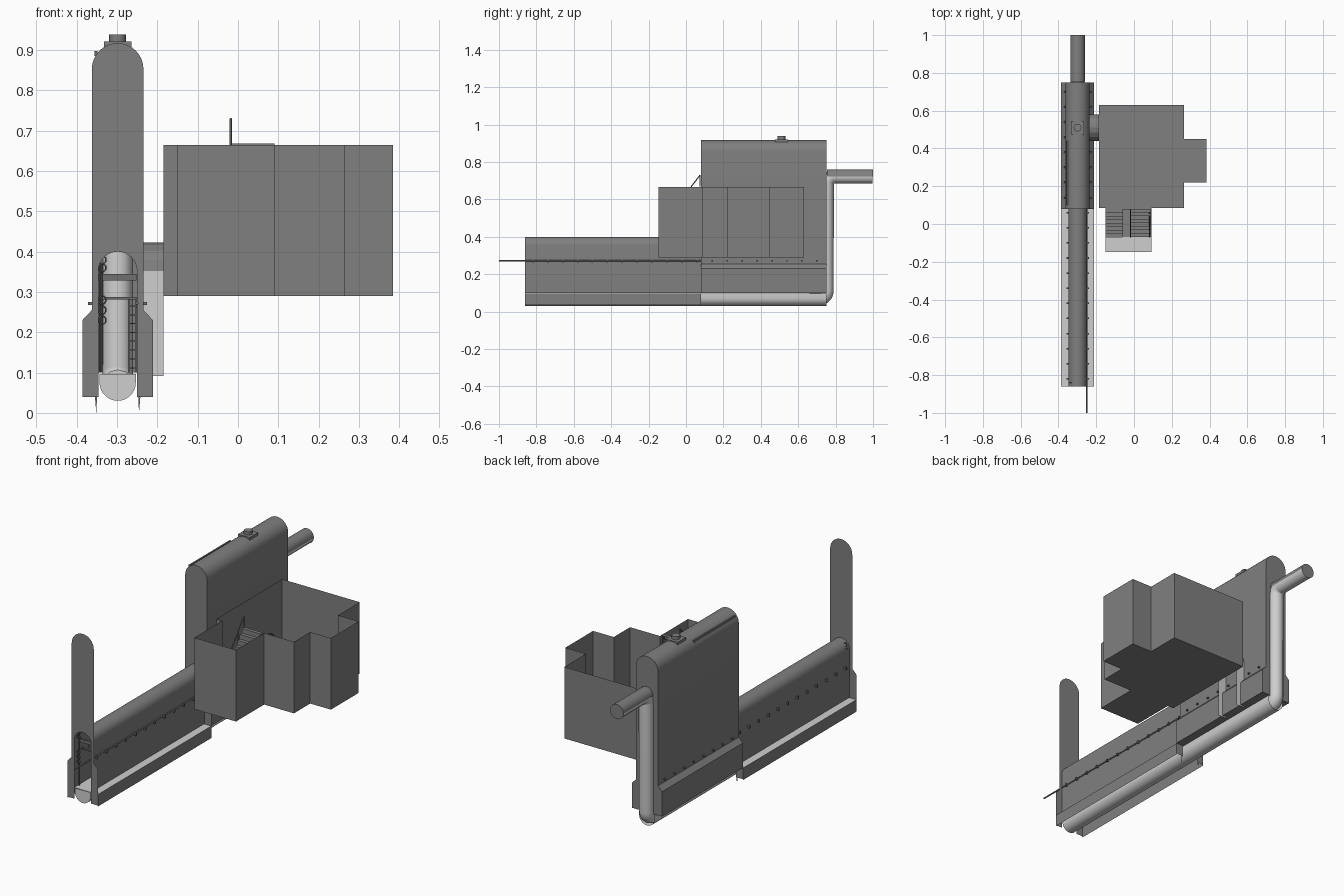
import bpy, bmesh, math
from mathutils import Vector

if "Cube" in bpy.data.objects:
    bpy.data.objects.remove(bpy.data.objects["Cube"])

C = -0.2985                      # centre line of the long hall
Y0, Y1, Y2 = -0.86, 0.08, 0.75   # front gable, step, back wall


def material(name, v):
    m = bpy.data.materials.new(name)
    m.diffuse_color = (v, v, v, 1)
    m.use_nodes = True
    m.node_tree.nodes["Principled BSDF"].inputs["Base Color"].default_value = m.diffuse_color
    return m


DARK = material("dark grey", 0.215)
PALE = material("pale grey", 0.62)
METAL = material("metal grey", 0.16)


def mesh(name, verts, faces, mat, smooth=False):
    me = bpy.data.meshes.new(name)
    me.from_pydata(verts, [], faces)
    me.materials.append(mat)
    if smooth:
        for p in me.polygons:
            p.use_smooth = True
    ob = bpy.data.objects.new(name, me)
    bpy.context.collection.objects.link(ob)
    if smooth:
        bpy.context.view_layer.objects.active = ob
        ob.select_set(True)
        bpy.ops.object.shade_smooth_by_angle(angle=math.radians(35))
        ob.select_set(False)
    return ob


def sheet(name, prof, y0, y1, mat, smooth=True):
    """Sweep an open (x, z) profile along y."""
    n = len(prof)
    v = [(x, y0, z) for x, z in prof] + [(x, y1, z) for x, z in prof]
    return mesh(name, v, [(i, i + 1, n + i + 1, n + i) for i in range(n - 1)], mat, smooth)


def plate(name, prof, y, mat):
    return mesh(name, [(x, y, z) for x, z in prof], [range(len(prof))], mat)


def arch(hw, top, n=16, c=C):
    """Half circle from right to left, crown at height top."""
    return [(c + hw * math.cos(math.pi * i / n), top - hw + hw * math.sin(math.pi * i / n))
            for i in range(n + 1)]


def boxes(name, spans, mat):
    v, f = [], []
    for x0, x1, y0, y1, z0, z1 in spans:
        b = len(v)
        v += [(x, y, z) for x in (x0, x1) for y in (y0, y1) for z in (z0, z1)]
        f += [[b + i for i in q] for q in ((0, 1, 3, 2), (4, 6, 7, 5), (0, 4, 5, 1),
                                           (2, 3, 7, 6), (0, 2, 6, 4), (1, 5, 7, 3))]
    return mesh(name, v, f, mat)


def tube(name, pts, r, mat, cyclic=False, res=2):
    cu = bpy.data.curves.new(name, 'CURVE')
    cu.dimensions = '3D'
    cu.bevel_depth, cu.bevel_resolution, cu.use_fill_caps = r, res, True
    sp = cu.splines.new('POLY')
    sp.points.add(len(pts) - 1)
    for p, q in zip(sp.points, pts):
        p.co = (*q, 1)
    sp.use_cyclic_u = cyclic
    sp.use_smooth = True
    cu.materials.append(mat)
    ob = bpy.data.objects.new(name, cu)
    bpy.context.collection.objects.link(ob)


# Low and tall hall shells
low = arch(0.048, 0.40)
sheet("low_hall", [(C + .048, .1)] + low + [(C - .048, .1)], Y0, Y1, DARK)
tall = arch(0.064, 0.917)
skirt_r = [(C + .0875, .1), (C + .0875, .23), (C + .064, .255)]
skirt_l = [(2 * C - x, z) for x, z in reversed(skirt_r)]
shell = skirt_r + tall + skirt_l
sheet("tall_hall", shell, Y1, Y2, DARK)
plate("back_wall", shell, Y2, DARK)

# Gables with an arched opening and side wings
gable = ([(C + .048, .04), (C + .0875, .04)] + skirt_r[1:] + tall + skirt_l[:-1]
         + [(C - .0875, .04), (C - .048, .04)] + low[::-1])
for nm, y in (("front_gable", Y0), ("middle_gable", Y1)):
    plate(nm, gable, y, DARK)
for s in (-1, 1):
    plate("gable_spike", [(C + s * .05, .06), (C + s * .053, 0), (C + s * .058, .06)], Y1, DARK)

# Floors, outer ledges and the rounded channel underneath
sheet("low_floor", [(C - .0875, .098), (C + .0875, .098)], Y0, Y1, PALE)
for s in (-1, 1):
    sheet("ledge_side", [(C + s * .0875, .098), (C + s * .0875, .035)], Y0, Y1, DARK)
sheet("tall_floor", [(C - .0875, .1), (C + .0875, .1)], Y1, Y2, DARK)
trough = [(C - .045, .097)] + [(C - .045 * math.cos(math.pi * i / 14),
                               .075 - .045 * math.sin(math.pi * i / 14)) for i in range(15)]
trough.append((C + .045, .097))
sheet("trough", trough, Y0, Y2, PALE)
plate("trough_end", trough, Y0, PALE)

# Duct that rises behind the tall hall and leaves at the back
path = [(C, .66, .07)]
for cy, cz, a0, a1 in ((.71, .112, -90, 0), (.795, .68, 180, 90)):
    for i in range(9):
        a = math.radians(a0 + (a1 - a0) * i / 8)
        path.append((C, cy + .042 * math.cos(a), cz + .042 * math.sin(a)))
path.append((C, .998, .722))
tube("duct", path, .0375, PALE, res=4)
cover = [(C + .0385 * math.cos(math.pi * i / 12), .722 + .0385 * math.sin(math.pi * i / 12))
         for i in range(13)]
sheet("duct_cover", cover, .755, 1.0, DARK)
ring = [(C + .0385 * math.cos(math.tau * i / 24), .722 + .0385 * math.sin(math.tau * i / 24))
        for i in range(24)]
plate("duct_end", ring, 1.0, DARK)

# Roof hatch and roof rail
boxes("hatch_base", [(C - .034, C + .034, .475, .545, .90, .921)], DARK)
tube("hatch_cap", [(C, .51, .918), (C, .51, .938)], .021, DARK)
boxes("roof_rail", [(C - .058, C - .05, .1, .44, .885, .897)], METAL)

# Wall pegs and the long pole
pegs = []
for s in (-1, 1):
    y = Y0 + .04
    while y < Y2:
        x = C + s * (.052 if y < Y1 else .066)
        pegs.append((x - .007, x + .007, y - .004, y + .004, .262 if y < Y1 else .268, .275))
        y += .08
boxes("wall_pegs", pegs, METAL)
tube("pole", [(C + .048, -1, .272), (C + .048, Y1, .272)], .004, METAL)

# Fittings inside the hall: cross beams, ladder, cables, hoops
boxes("cross_beams", [(C - .047, C + .047, Y0 + .03, Y0 + .04, .328, .345),
                      (C - .047, C + .047, Y0 + .05, Y0 + .06, .281, .288)], METAL)
lad = [(C + a, C + a + .003, Y0 + .06, Y0 + .064, .1, .285) for a in (.026, .044)]
lad += [(C + .026, C + .047, Y0 + .06, Y0 + .064, z, z + .003)
        for z in [.11 + .022 * i for i in range(8)]]
boxes("ladder", lad, METAL)
for z in (.23, .255, .28, .36, .38):
    tube("hoop", [(C - .038 + .009 * math.cos(math.tau * i / 12), Y0 + .02,
                   z + .01 * math.sin(math.tau * i / 12)) for i in range(12)],
         .002, METAL, True)
for x in (-.044, -.04):
    tube("cable", [(C + x, Y0 + .03, .1), (C + x, Y0 + .03, .37)], .002, METAL)

# Open-topped side room: walls follow the footprint
Z0, Z1 = .29, .665
plan = [(-.185, .58), (-.185, .63), (.265, .63), (.265, .45), (.385, .45), (.385, .22),
        (.265, .22), (.265, .085), (.092, .085), (.092, -.148), (-.15, -.148),
        (-.15, .085), (-.185, .085), (-.185, .44)]
n = len(plan)
mesh("room_walls", [(x, y, z) for z in (Z0, Z1) for x, y in plan],
     [(i, i + 1, n + i + 1, n + i) for i in range(n - 1)], DARK)
mesh("room_floor", [(x, y, Z0) for x, y in plan], [range(n)], DARK)

# Vaulted passage between hall and room
N = 8
vault = [(.51 + .07 * math.cos(math.pi * i / N), .352 + .07 * math.sin(math.pi * i / N))
         for i in range(N + 1)]
xs = (C + .064, -.185)
mesh("passage_vault", [(x, y, z) for x in xs for y, z in vault],
     [(i, i + 1, N + i + 2, N + i + 1) for i in range(N)], DARK)
for y in (.44, .58):
    plate("passage_side", [(xs[0], .092), (xs[1], .092), (xs[1], .352), (xs[0], .352)], y, PALE)
mesh("room_wall_over_door", [(-.185, y, z) for y, z in vault] + [(-.185, .44, Z1), (-.185, .58, Z1)],
     [range(N + 3)], DARK)

# Stairwell: landing, two flights, dividing wall, handrails
mesh("landing", [(-.15, -.148, .475), (.092, -.148, .475), (.092, -.07, .475), (-.15, -.07, .475)],
     [(0, 1, 2, 3)], PALE)


def flight(name, x0, x1, z_end, steps=8):
    dy, dz = .15 / steps, (z_end - .475) / steps
    v = []
    for i in range(steps):
        y, z = -.07 + dy * i, .475 + dz * i
        v += [(y, z), (y, z + dz)]
    v.append((.08, z_end))
    k = len(v)
    mesh(name, [(x, y, z) for x in (x0, x1) for y, z in v],
         [(i, i + 1, k + i + 1, k + i) for i in range(k - 1)], DARK)


flight("stairs_down", -.15, -.06, Z0)
flight("stairs_up", -.02, .09, .668)
boxes("stair_divider", [(-.06, -.02, -.07, .08, Z0, .475)], DARK)
for x, z0, z1 in ((-.018, .54, .73), (.082, .535, .66)):
    tube("handrail", [(x, -.07, z0), (x, .075, z1)], .003, METAL)
    for t in (0, .33, .66, 1):
        y, z = -.07 + .145 * t, z0 + (z1 - z0) * t
        tube("rail_post", [(x, y, z - .06), (x, y, z)], .002, METAL)
